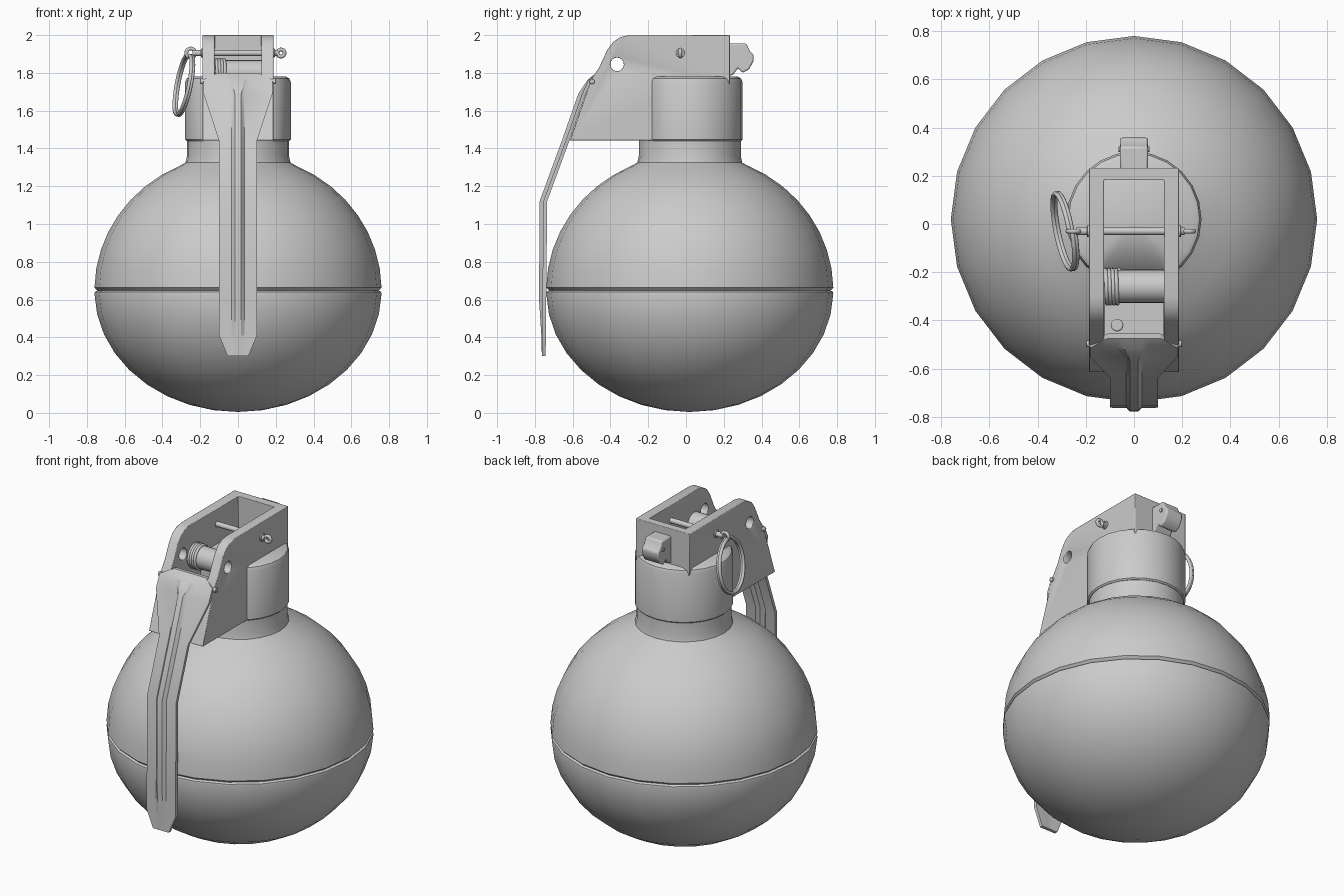
import bpy, bmesh, math
from mathutils import Vector, Euler

if "Cube" in bpy.data.objects:
    bpy.data.objects.remove(bpy.data.objects["Cube"])

CY = 0.02  # y of the round parts' axis


def finish(name, bm, bevel=0.0, segs=2, angle=35, mirror=False):
    bmesh.ops.remove_doubles(bm, verts=bm.verts, dist=1e-5)
    bmesh.ops.recalc_face_normals(bm, faces=bm.faces)
    me = bpy.data.meshes.new(name)
    bm.to_mesh(me)
    bm.free()
    ob = bpy.data.objects.new(name, me)
    bpy.context.collection.objects.link(ob)
    bpy.ops.object.select_all(action='DESELECT')
    ob.select_set(True)
    bpy.context.view_layer.objects.active = ob
    bpy.ops.object.shade_smooth_by_angle(angle=math.radians(angle))
    if mirror:
        ob.modifiers.new("mirror", 'MIRROR')
    if bevel:
        b = ob.modifiers.new("bevel", 'BEVEL')
        b.width, b.segments, b.limit_method = bevel, segs, 'ANGLE'
        b.angle_limit = math.radians(40)
    return ob


def lathe(name, profile, n=24, angle=35):
    """Revolve (radius, z) points about the vertical axis."""
    bm = bmesh.new()
    rings = []
    for r, z in profile:
        rings.append([bm.verts.new((r * math.sin(2 * math.pi * i / n),
                                    CY + r * math.cos(2 * math.pi * i / n), z)) for i in range(n)])
    for a, b in zip(rings, rings[1:]):
        for i in range(n):
            j = (i + 1) % n
            bm.faces.new((a[i], a[j], b[j], b[i]))
    return finish(name, bm, angle=angle)


def prism(name, yz, x0, x1, **kw):
    """Extrude a (y, z) outline along x."""
    bm = bmesh.new()
    f = bm.faces.new([bm.verts.new((x0, y, z)) for y, z in yz])
    g = bmesh.ops.extrude_face_region(bm, geom=[f])
    bmesh.ops.translate(bm, vec=(x1 - x0, 0, 0),
                        verts=[v for v in g['geom'] if isinstance(v, bmesh.types.BMVert)])
    return finish(name, bm, **kw)


def rod(name, loc, r, length, rot=(0, math.pi / 2, 0), n=16, **kw):
    bm = bmesh.new()
    bmesh.ops.create_cone(bm, cap_ends=True, segments=n, radius1=r, radius2=r, depth=length)
    bmesh.ops.rotate(bm, verts=bm.verts, matrix=Euler(rot).to_matrix())
    bmesh.ops.translate(bm, verts=bm.verts, vec=loc)
    return finish(name, bm, **kw)


def wire(name, pts, r, cyclic=False):
    cu = bpy.data.curves.new(name, 'CURVE')
    cu.dimensions, cu.bevel_depth, cu.bevel_resolution = '3D', r, 2
    cu.use_fill_caps = True
    sp = cu.splines.new('POLY')
    sp.points.add(len(pts) - 1)
    for p, c in zip(sp.points, pts):
        p.co = (*c, 1)
    sp.use_cyclic_u = cyclic
    ob = bpy.data.objects.new(name, cu)
    bpy.context.collection.objects.link(ob)
    return ob


def cut(target, cutter):
    m = target.modifiers.new("cut", 'BOOLEAN')
    m.operation, m.object, m.solver = 'DIFFERENCE', cutter, 'EXACT'
    cutter.hide_render = True
    cutter.hide_set(True)


# Round body: two half shells with a seam groove, flaring into the neck
low = [(0.76 * math.sin(t), 0.645 - 0.64 * math.cos(t))
       for t in [math.radians(90 * k / 9 * 0.985) for k in range(10)]]
high = [(0.76 * math.cos(t), 0.65 + 0.72 * math.sin(t))
        for t in [math.radians(1 + 65 * k / 8) for k in range(9)]]
lathe("body", low + [(0.758, 0.641), (0.745, 0.648)] + high
      + [(0.278, 1.325), (0.27, 1.36), (0.27, 1.45), (0, 1.45)])

# Fuze collar; its front is flattened behind the spring
cap = lathe("collar", [(0, 1.44), (0.272, 1.44), (0.28, 1.448), (0.28, 1.75), (0.272, 1.77),
                       (0.255, 1.78), (0, 1.78)])
for v in cap.data.vertices:
    v.co.y = max(v.co.y, -0.19)

# Open-topped housing with rolled rim
side = [(0.232, 1.74), (0.232, 2.0), (-0.30, 2.0), (-0.345, 1.99), (-0.385, 1.965), (-0.415, 1.925),
        (-0.46, 1.83), (-0.50, 1.77), (-0.615, 1.442), (0.0, 1.442), (0.0, 1.74)]
housing = prism("housing", side, -0.187, 0.187)
cut(housing, prism("housing_cavity_cutter",
                   [(0.182, 1.5), (0.182, 2.2), (-0.9, 2.2), (-0.9, 1.765), (-0.475, 1.765),
                    (-0.56, 1.5)], -0.125, 0.125))
cut(housing, rod("side_hole_cutter", (0, -0.365, 1.845), 0.036, 0.6))
bv = housing.modifiers.new("rim", 'BEVEL')
bv.width, bv.segments, bv.limit_method, bv.angle_limit = 0.016, 2, 'ANGLE', math.radians(50)

# Safety lever: (y, z, half width, rib height)
stations = [(-0.475, 1.80, 0.11, 0.0), (-0.515, 1.765, 0.183, 0.004), (-0.55, 1.69, 0.183, 0.02),
            (-0.638, 1.44, 0.1, 0.02), (-0.755, 1.12, 0.1, 0.02), (-0.76, 0.60, 0.1, 0.018),
            (-0.762, 0.41, 0.1, 0.004), (-0.763, 0.30, 0.055, 0.0)]
bm = bmesh.new()
rows = []
for k, (y, z, w, h) in enumerate(stations):
    c = 0.07 if k < 2 else 0.034
    c = min(c, w * 0.6)
    row = [(-w, 0), (-c, 0), (-c * 0.5, h), (c * 0.5, h), (c, 0), (w, 0)]
    rows.append([bm.verts.new((x, y - d, z)) for x, d in row])
faces = [bm.faces.new((a[i], a[i + 1], b[i + 1], b[i]))
         for a, b in zip(rows, rows[1:]) for i in range(5)]
g = bmesh.ops.extrude_face_region(bm, geom=faces, use_keep_orig=True)
bmesh.ops.translate(bm, vec=(0, 0.02, 0),
                    verts=[v for v in g['geom'] if isinstance(v, bmesh.types.BMVert)])
finish("lever", bm, angle=25)

# Lever rivets and the peg in the housing
for s in (-1, 1):
    rod("lever_rivet", (s * 0.185, -0.497, 1.755), 0.014, 0.03, bevel=0.004)
rod("peg", (-0.07, -0.42, 1.62), 0.026, 0.26, rot=(0, 0, 0), bevel=0.006)

# Striker drum with spring coils
rod("striker_drum", (0.025, -0.26, 1.80), 0.068, 0.2, n=20)
coil = [(-0.118 + 0.056 * t / 80, -0.26 + 0.07 * math.cos(t * math.pi / 10),
         1.80 + 0.07 * math.sin(t * math.pi / 10)) for t in range(81)]
wire("spring", coil, 0.009)

# Cross pin with an eye at each end and boss washers
PY, PZ = -0.03, 1.905
rod("cross_pin", (-0.015, PY, PZ), 0.016, 0.45, n=12)
for x, r in ((-0.25, 0.024), (0.228, 0.019)):
    eye = [(x + r * math.cos(a * math.pi / 8), PY, PZ + r * math.sin(a * math.pi / 8))
           for a in range(16)]
    wire("pin_eye", eye, 0.01, True)
for s in (-1, 1):
    rod("pin_boss", (s * 0.188, PY, PZ), 0.024, 0.014, bevel=0.003)

# Double-wound pull ring hanging from the left eye
rot = Euler((0, math.radians(11), math.radians(11)))
ring = []
for t in range(65):
    a = t * 2 * math.pi / 32
    p = Vector((0.022 * (t / 64 - 0.5), 0.16 * math.sin(a), 0.16 * math.cos(a)))
    p.rotate(rot)
    ring.append(p + Vector((-0.288, PY, 1.735)))
wire("pull_ring", ring, 0.010)

# Rear clip: hooked tab with narrower curled end
clip = [(0.215, 1.78), (0.215, 1.955), (0.32, 1.955), (0.335, 1.92), (0.358, 1.895), (0.358, 1.865),
        (0.335, 1.82), (0.30, 1.80), (0.275, 1.825), (0.25, 1.79)]
prism("rear_clip", clip, -0.058, 0.058, bevel=0.008)
rod("clip_pin", (0, 0.31, 1.90), 0.012, 0.128, n=10)
